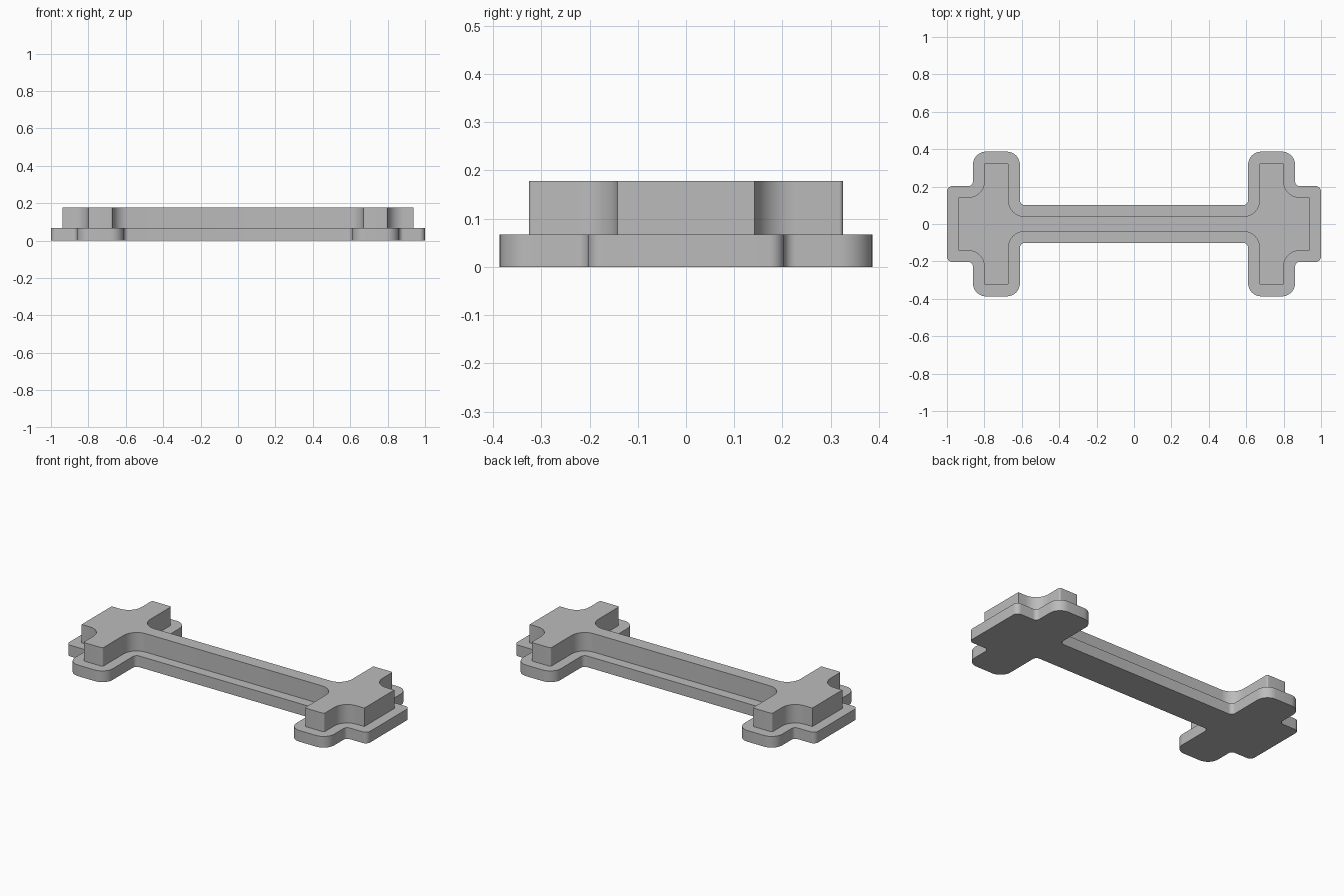
import bpy
import bmesh
import math
from mathutils import Vector

cube = bpy.data.objects.get("Cube")
if cube:
    bpy.data.objects.remove(cube, do_unlink=True)

grey = bpy.data.materials.new("plain grey")
grey.use_nodes = True
GREY = (0.5, 0.5, 0.5, 1)
grey.diffuse_color = GREY
grey.node_tree.nodes["Principled BSDF"].inputs["Base Color"].default_value = GREY


def round_corner(prev, corner, nxt, radius, steps=8):
    """Arc points replacing a right-angled corner."""
    if radius <= 0:
        return [corner]
    a = (prev - corner).normalized() * radius
    b = (nxt - corner).normalized() * radius
    centre = corner + a + b
    points = []
    for i in range(steps + 1):
        t = math.pi / 2 * i / steps
        points.append(centre - b * math.cos(t) - a * math.sin(t))
    return points


def outline(inset):
    """Double T outline: one quadrant of corners, mirrored, then rounded."""
    end, notch, neck = 1 - inset, 0.861 - inset, 0.61 + inset
    side, head, bar = 0.203 - inset, 0.387 - inset, 0.101 - inset
    outer = max(0.07 - inset, 0)
    tip = max(0.03 - inset, 0)
    inner = 0.025 + inset
    quadrant = [(end, side, tip), (notch, side, inner), (notch, head, outer),
                (neck, head, outer), (neck, bar, inner)]
    half = quadrant + [(-x, y, r) for x, y, r in reversed(quadrant)]
    corners = half + [(x, -y, r) for x, y, r in reversed(half)]
    points = []
    for i, (x, y, r) in enumerate(corners):
        prev = Vector(corners[i - 1][:2])
        nxt = Vector(corners[(i + 1) % len(corners)][:2])
        points += round_corner(prev, Vector((x, y)), nxt, r)
    return points


def slab(name, inset, bottom, top):
    bm = bmesh.new()
    base = bm.faces.new([bm.verts.new((p.x, p.y, bottom)) for p in outline(inset)])
    ext = bmesh.ops.extrude_face_region(bm, geom=[base], use_keep_orig=True)
    for v in ext["geom"]:
        if isinstance(v, bmesh.types.BMVert):
            v.co.z = top
    bmesh.ops.recalc_face_normals(bm, faces=bm.faces)
    mesh = bpy.data.meshes.new(name)
    bm.to_mesh(mesh)
    bm.free()
    mesh.materials.append(grey)
    obj = bpy.data.objects.new(name, mesh)
    bpy.context.collection.objects.link(obj)
    bpy.ops.object.select_all(action="DESELECT")
    obj.select_set(True)
    bpy.context.view_layer.objects.active = obj
    bpy.ops.object.shade_smooth_by_angle(angle=math.radians(30))


# Wide base plate and the narrower raised body on it
slab("base_plate", 0, 0, 0.067)
slab("raised_body", 0.061, 0.067, 0.178)
